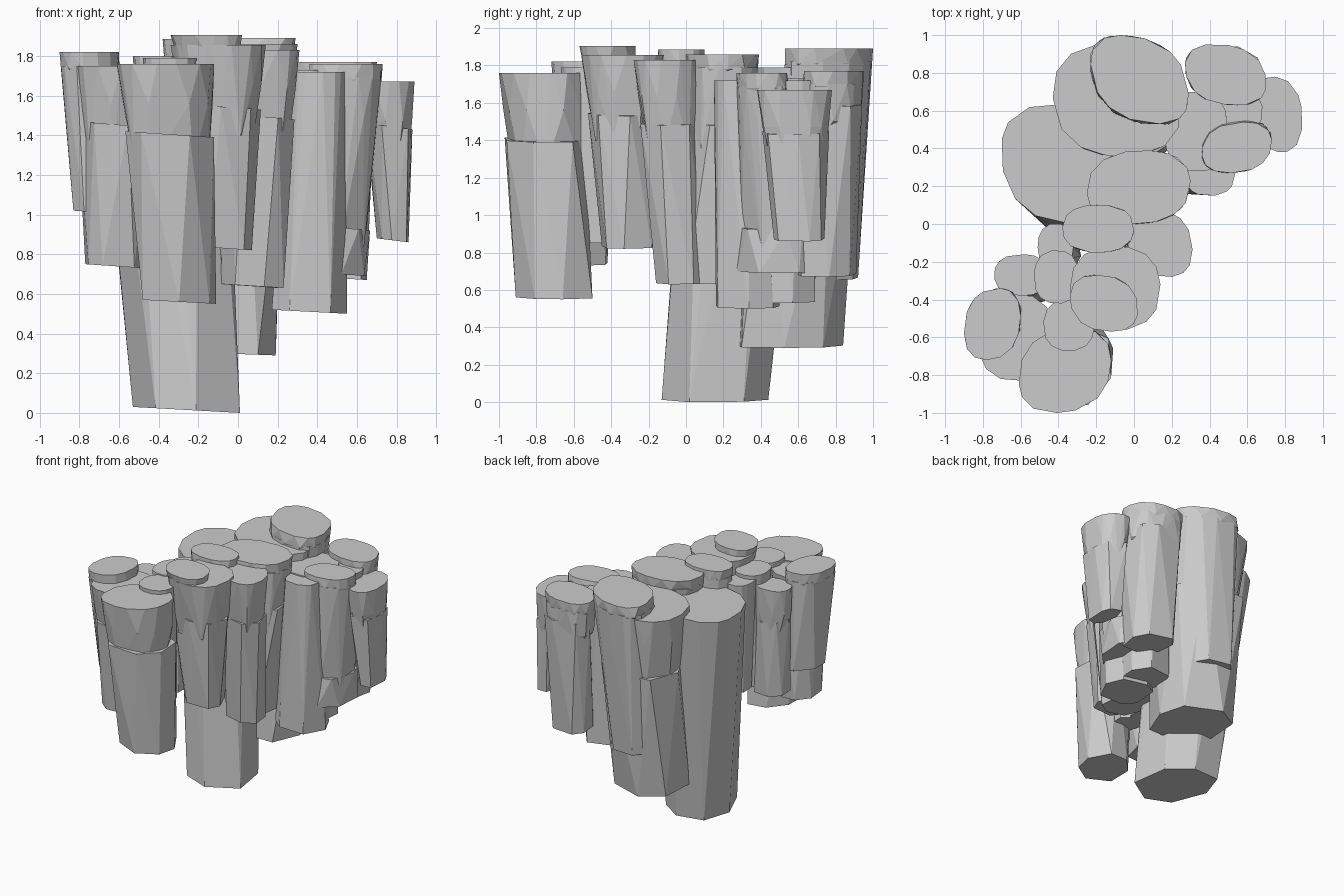
import bpy, bmesh, math, random

if "Cube" in bpy.data.objects:
    bpy.data.objects.remove(bpy.data.objects["Cube"])

random.seed(7)


def ring(cx, cy, rx, ry, z, n, tilt=0.0, lean=0.0, power=0.85):
    """Slightly irregular rounded outline filling the given half-widths.
    lean slants the outline along a diagonal of its box."""
    start = random.uniform(0, math.tau / n)
    pts = []
    for i in range(n):
        a = start + math.tau * (i + random.uniform(-0.2, 0.2)) / n
        c, s = math.cos(a), math.sin(a + lean)
        pts.append((math.copysign(abs(c) ** power, c),
                    math.copysign(abs(s) ** power, s)))

    def fit(v, lo, hi):
        return -1 + 2 * (v - lo) / (hi - lo)
    xs, ys = [p[0] for p in pts], [p[1] for p in pts]
    out = []
    for x, y in pts:
        u, v = fit(x, min(xs), max(xs)), fit(y, min(ys), max(ys))
        out.append((cx + rx * u, cy + ry * v, z + tilt * (1 - u) / 2))
    return out


def add_hull(bm, *rings):
    """Faceted rock block wrapped around the given outlines."""
    part = bmesh.new()
    for r in rings:
        for p in r:
            part.verts.new(p)
    bmesh.ops.convex_hull(part, input=part.verts[:])
    loose = [v for v in part.verts if not v.link_faces]
    bmesh.ops.delete(part, geom=loose, context='VERTS')
    bmesh.ops.dissolve_limit(part, angle_limit=math.radians(3),
                             verts=part.verts[:], edges=part.edges[:])
    bmesh.ops.recalc_face_normals(part, faces=part.faces[:])
    tmp = bpy.data.meshes.new("tmp")
    part.to_mesh(tmp)
    part.free()
    bm.from_mesh(tmp)
    bpy.data.meshes.remove(tmp)


def column(name, top, z1, foot, z0, ledge=None, cap=False, lean=0.0, tilt=0.02):
    """top / foot: (x min, x max, y min, y max) at heights z1 / z0."""
    def box(b):
        return ((b[0] + b[1]) / 2, (b[2] + b[3]) / 2,
                (b[1] - b[0]) / 2, (b[3] - b[2]) / 2)
    t, f = box(top), box(foot)

    def at(z, scale=1.0):
        k = (z - z0) / (z1 - z0)
        m = [f[i] + (t[i] - f[i]) * k for i in range(4)]
        return m[0], m[1], m[2] * scale, m[3] * scale

    def outline(b, z, n, slope=0.0):
        return ring(*b, z, n, slope, lean)

    bm = bmesh.new()
    head = z1
    if cap:  # overhanging top slab
        head = z1 - 0.07
        add_hull(bm, outline(t, z1, 14), outline(at(z1 - 0.08), z1 - 0.08, 12),
                 outline(at(z1 - 0.15, 0.85), z1 - 0.15, 8))
    if ledge:  # angular lower shaft ending in a ledge, rounder head above
        add_hull(bm, outline(f, z0, 7, tilt),
                 outline(at(ledge, 0.98), ledge - 0.02, 7, 0.03))
        add_hull(bm, outline(at(ledge - 0.15, 0.85), ledge - 0.15, 7),
                 outline(at(head - 0.2, 0.96), head - 0.2, 9),
                 outline(at(head), head, 14))
    else:
        add_hull(bm, outline(f, z0, 7, tilt), outline(at(head), head, 14))
    mesh = bpy.data.meshes.new(name)
    bm.to_mesh(mesh)
    bm.free()
    bpy.context.collection.objects.link(bpy.data.objects.new(name, mesh))


# large columns at the back left
column("back_column_top", (-.23, .29, .53, 1.0), 1.89, (-.24, .16, .5, .92), .65, cap=True, lean=-.35)
column("back_column", (-.43, .25, .36, .95), 1.79, (-.35, .19, .28, .84), .29, ledge=1.3, lean=-.1)
column("tallest_column", (-.70, -.06, .0, .63), 1.74, (-.53, .01, -.13, .44), 0, tilt=.03, lean=-.2)

# middle columns
column("middle_column", (-.25, .30, .0, .39), 1.86, (-.10, .2, -.05, .3), .63, ledge=1.5, cap=True, lean=.1)
column("middle_cap_column", (-.38, 0, -.15, .1), 1.885, (-.3, 0, -.15, .1), .85, cap=True)
column("middle_right_column", (-.04, .31, -.28, .08), 1.83, (-.09, .23, -.16, .12), .63, ledge=1.5, lean=-.2)
column("middle_front_column", (-.34, .14, -.56, -.12), 1.855, (-.22, .07, -.45, -.17), .82, ledge=1.55)
column("middle_front_cap", (-.34, .02, -.57, -.27), 1.905, (-.3, 0, -.54, -.27), 1.75, lean=-.2)

# front left cluster
column("front_column", (-.61, -.12, -1.0, -.55), 1.76, (-.48, -.11, -.91, -.5), .55, ledge=1.41, lean=.2)
column("left_front_column", (-.83, -.42, -.83, -.37), 1.75, (-.77, -.48, -.72, -.42), .73, ledge=1.46)
column("left_cap_column", (-.9, -.6, -.72, -.34), 1.82, (-.83, -.58, -.66, -.36), 1.0, cap=True, lean=.2)
column("small_front_column", (-.48, -.21, -.67, -.4), 1.79, (-.46, -.24, -.6, -.4), .85)
column("small_middle_column", (-.53, -.29, -.42, -.14), 1.80, (-.48, -.28, -.42, -.2), .85)
column("small_inner_column", (-.51, -.32, -.24, 0), 1.77, (-.45, -.28, -.25, -.03), .85)
column("small_left_column", (-.74, -.45, -.38, -.16), 1.72, (-.68, -.42, -.42, -.2), .82, ledge=1.45)

# back right cluster
column("right_back_column", (.27, .70, .63, .95), 1.77, (.33, .65, .6, .91), .67, ledge=1.6, cap=True, lean=-.25)
column("right_outer_column", (.62, .89, .38, .78), 1.67, (.7, .86, .47, .74), .86, ledge=1.45, lean=-.15)
column("right_front_column", (.36, .73, .27, .54), 1.76, (.35, .65, .27, .7), .69, ledge=.94, cap=True, lean=.2)
column("right_inner_column", (.16, .50, .28, .70), 1.73, (.17, .50, .3, .69), .53)
column("right_gap_column", (.42, .68, .48, .72), 1.72, (.38, .62, .45, .7), .93)
column("right_small_column", (.26, .54, .15, .42), 1.72, (.17, .55, .16, .5), .5)
